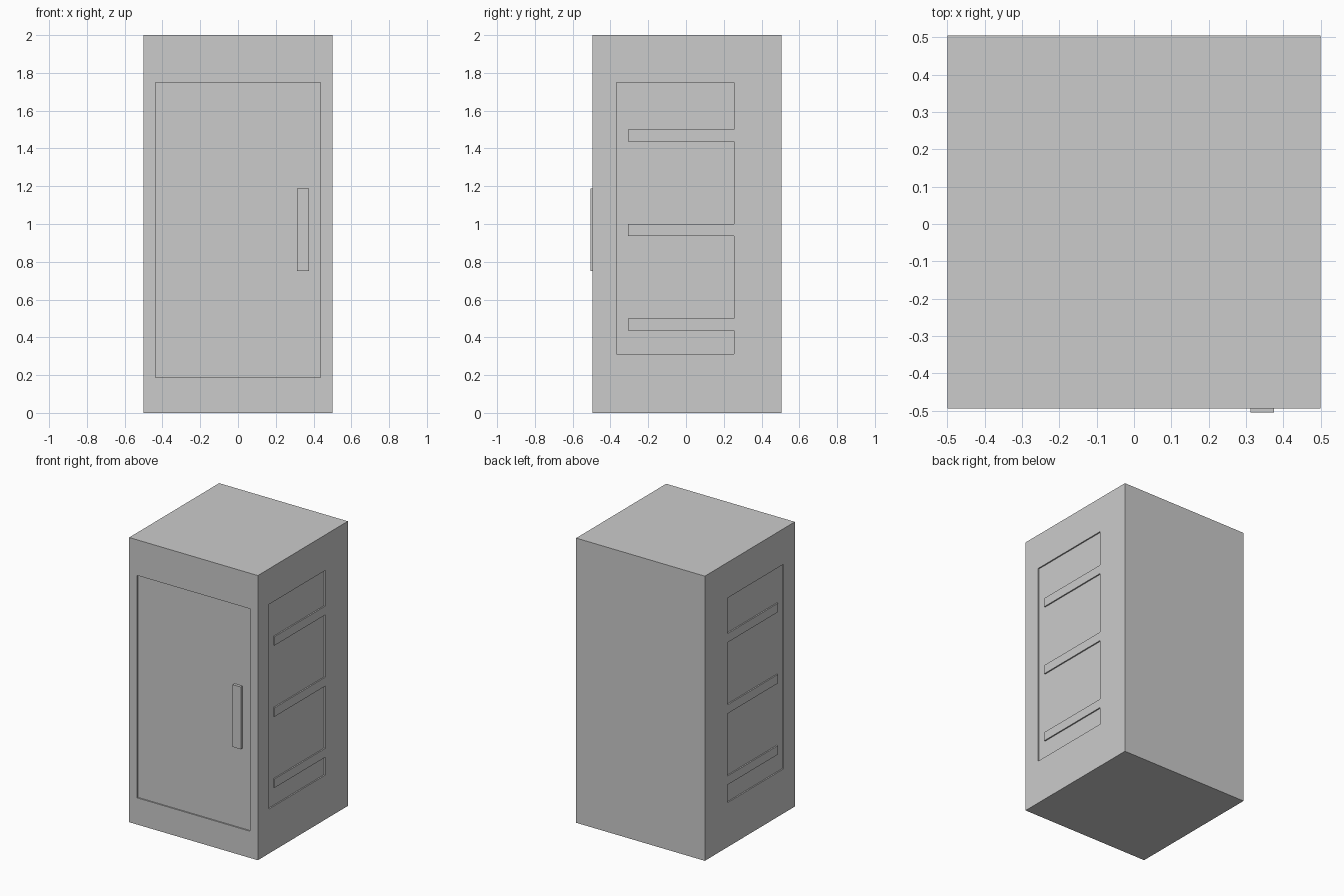
import bpy, bmesh

if "Cube" in bpy.data.objects:
    bpy.data.objects.remove(bpy.data.objects["Cube"])

U = 1 / 16              # design grid unit
FRONT, BACK = -0.494, 0.505
DEPTH = 0.009           # recess depth


def make_object(name, bm):
    bmesh.ops.recalc_face_normals(bm, faces=bm.faces[:])
    mesh = bpy.data.meshes.new(name)
    bm.to_mesh(mesh)
    bm.free()
    obj = bpy.data.objects.new(name, mesh)
    bpy.context.collection.objects.link(obj)
    return obj


def box(name, lo, hi):
    bm = bmesh.new()
    bmesh.ops.create_cube(bm, size=1)
    for v in bm.verts:
        v.co = [lo[i] if v.co[i] < 0 else hi[i] for i in range(3)]
    return make_object(name, bm)


def side_prism(name, outline, x0, x1):
    bm = bmesh.new()
    face = bm.faces.new([bm.verts.new((x0, y, z)) for y, z in outline])
    ext = bmesh.ops.extrude_face_region(bm, geom=[face])["geom"]
    for g in ext:
        if isinstance(g, bmesh.types.BMVert):
            g.co.x = x1
    return make_object(name, bm)


def cut(target, cutter):
    cutter.hide_render = True
    mod = target.modifiers.new("recess", 'BOOLEAN')
    mod.operation = 'DIFFERENCE'
    mod.solver = 'EXACT'
    mod.object = cutter
    bpy.context.view_layer.objects.active = target
    bpy.ops.object.modifier_apply(modifier=mod.name)
    bpy.data.objects.remove(cutter, do_unlink=True)


# Cabinet body
body = box("cabinet_body", (-0.5, FRONT, 0), (0.5, BACK, 2))

# Door recess on the front
floor_y = FRONT + DEPTH
cut(body, box("door_cutter", (-7 * U, FRONT - 0.1, 3 * U), (7 * U, floor_y, 28 * U)))

# Side recesses: comb shape leaving three flush slats joined to the rear frame
y_front, y_slat, y_rear = FRONT + 2 * U, FRONT + 3 * U, BACK - 4 * U
outline = [(y_front, 28 * U), (y_front, 5 * U), (y_rear, 5 * U)]
for top in (8, 16, 24):
    lo, hi = (top - 1) * U, top * U
    outline += [(y_rear, lo), (y_slat, lo), (y_slat, hi), (y_rear, hi)]
outline.append((y_rear, 28 * U))
for s in (-1, 1):
    cut(body, side_prism("side_cutter", outline, s * (0.5 - DEPTH), s * 0.6))

# Door handle standing on the recessed door
box("door_handle", (5 * U, -0.505, 12 * U), (6 * U, floor_y, 19 * U))
